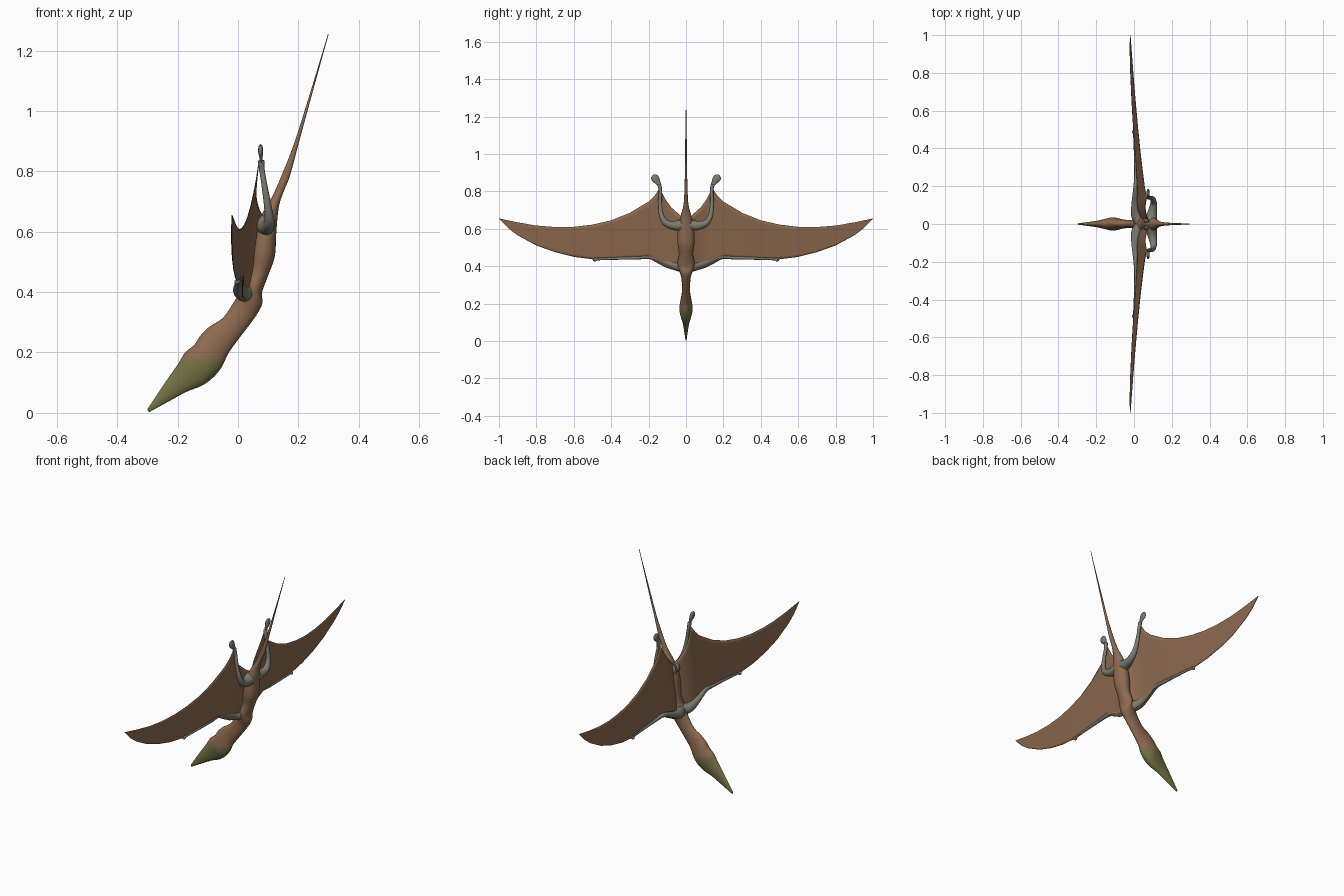
import bpy, bmesh, math
from mathutils import Vector

cube = bpy.data.objects.get("Cube")
if cube:
    bpy.data.objects.remove(cube)


def material(name, rgb):
    m = bpy.data.materials.new(name)
    m.use_nodes = True
    m.diffuse_color = (*rgb, 1)
    bsdf = m.node_tree.nodes["Principled BSDF"]
    bsdf.inputs["Base Color"].default_value = (*rgb, 1)
    bsdf.inputs["Roughness"].default_value = 0.8
    return m


BROWN = material("brown skin", (0.27, 0.145, 0.08))
GREEN = material("olive head", (0.185, 0.17, 0.06))
GREY = material("grey limbs", (0.2, 0.2, 0.165))


def spline(points, steps):
    """Catmull-Rom interpolation of equally sized tuples."""
    pts = [Vector(p) for p in points]
    pts = [2 * pts[0] - pts[1]] + pts + [2 * pts[-1] - pts[-2]]
    out = []
    for a, b, c, d in zip(pts, pts[1:], pts[2:], pts[3:]):
        for i in range(steps):
            t = i / steps
            out.append(0.5 * (2 * b + (c - a) * t + (2 * a - 5 * b + 4 * c - d) * t ** 2
                              + (3 * b - a - 3 * c + d) * t ** 3))
    return out + [pts[-2]]


def sample(profile, y):
    """Height of a smooth outline at span position y."""
    for (y0, z0), (y1, z1) in zip(profile, profile[1:]):
        if y <= y1 + 1e-6:
            return z0 + (z1 - z0) * (y - y0) / max(y1 - y0, 1e-6)
    return profile[-1][1]


def finish(name, bm, mats, mirror=False):
    bmesh.ops.recalc_face_normals(bm, faces=bm.faces)
    mesh = bpy.data.meshes.new(name)
    bm.to_mesh(mesh)
    bm.free()
    for m in mats:
        mesh.materials.append(m)
    for p in mesh.polygons:
        p.use_smooth = True
    ob = bpy.data.objects.new(name, mesh)
    bpy.context.collection.objects.link(ob)
    if mirror:
        mod = ob.modifiers.new("Mirror", "MIRROR")
        mod.use_axis = (False, True, False)
        mod.use_clip = False
        mod.use_mirror_merge = False
    return ob


def loft(sections, sides=16):
    """Skin a row of ellipses, each given as centre and two half axes."""
    bm = bmesh.new()
    rings = []
    for c, u, v in sections:
        angles = [math.tau * k / sides for k in range(sides)]
        rings.append([bm.verts.new(c + u * math.cos(a) + v * math.sin(a)) for a in angles])
    for r, s in zip(rings, rings[1:]):
        for k in range(sides):
            n = (k + 1) % sides
            bm.faces.new((r[k], r[n], s[n], s[k]))
    bm.faces.new(rings[0])
    bm.faces.new(rings[-1])
    return bm


def limb(name, path, flat=1.0):
    """Tapered tube through (x, y, z, radius) points, mirrored to the other side."""
    pts = spline(path, 6)
    sections = []
    for i, p in enumerate(pts):
        tangent = (pts[min(i + 1, len(pts) - 1)] - pts[max(i - 1, 0)]).to_3d().normalized()
        side = tangent.cross(Vector((1, 0, 0))).normalized()
        depth = side.cross(tangent)
        sections.append((p.to_3d(), side * p[3], depth * p[3] * flat))
    return finish(name, loft(sections, 12), [GREY], mirror=True)


# Body from beak to tail: back x, z, belly x, z, half width
body = [
    (-.300, .012, -.295, .002, .003), (-.245, .095, -.235, .035, .011),
    (-.200, .160, -.170, .070, .019), (-.175, .200, -.120, .090, .028),
    (-.145, .225, -.085, .115, .035), (-.125, .255, -.055, .150, .031),
    (-.095, .285, -.030, .200, .024), (-.050, .315, .010, .255, .022),
    (-.015, .365, .055, .315, .025), (.010, .410, .080, .360, .038),
    (.030, .440, .080, .400, .045), (.040, .480, .100, .455, .038),
    (.045, .540, .122, .520, .046), (.055, .600, .127, .600, .042),
    (.080, .660, .135, .680, .028), (.115, .720, .150, .730, .014),
    (.150, .800, .172, .785, .009), (.190, .905, .203, .900, .006),
    (.245, 1.08, .252, 1.08, .004), (.298, 1.255, .300, 1.253, .001)]
sections = []
for bx, bz, fx, fz, w in spline(body, 6):
    back, belly = Vector((bx, 0, bz)), Vector((fx, 0, fz))
    sections.append(((back + belly) / 2, (back - belly) / 2, Vector((0, w, 0))))
bm = loft(sections, 24)
for f in bm.faces:
    f.material_index = int(f.calc_center_median().z < 0.178)
finish("body", bm, [BROWN, GREEN])

# Wing membranes: one curved sheet across the whole span
trailing = [(0, .65), (.03, .67), (.08, .715), (.115, .765), (.14, .82), (.165, .78),
            (.2, .745), (.3, .685), (.4, .645), (.5, .622), (.6, .61), (.7, .609),
            (.8, .617), (.9, .634), (1, .655)]
leading = [(0, .372), (.05, .375), (.1, .39), (.15, .415), (.2, .443), (.5, .437),
           (.6, .45), (.7, .475), (.8, .511), (.9, .565), (.95, .603), (1, .653)]
bm = bmesh.new()
columns = []
N, ROWS = 100, 12
for i in range(-N, N + 1):
    y = abs(i) / N
    low, high = sample(leading, y), sample(trailing, y)
    column = []
    for j in range(ROWS + 1):
        z = low + (high - low) * j / ROWS
        root = 0.035 * max(0, 1 - y / 0.12) ** 2
        x = 0.03 + 0.13 * (z - 0.5) - 0.07 * y ** 1.5 + root
        column.append(bm.verts.new((x, i / N, z)))
    columns.append(column)
for a, b in zip(columns, columns[1:]):
    for j in range(ROWS):
        bm.faces.new((a[j], b[j], b[j + 1], a[j + 1]))
wings = finish("wing_membranes", bm, [BROWN])
thick = wings.modifiers.new("Thickness", "SOLIDIFY")
thick.thickness = 0.003
thick.offset = 0

# Arms along the leading edge, ending in small hands
limb("arms", [(.035, .005, .395, .032), (.010, .050, .402, .026), (.004, .110, .422, .017),
              (.008, .190, .449, .012), (.010, .260, .445, .009), (.006, .380, .441, .007),
              (.001, .470, .437, .006), (-.002, .488, .434, .010), (-.003, .498, .433, .003)])

# Legs bent out at the knee and trailing back
limb("legs", [(.088, .005, .622, .036), (.097, .060, .617, .025), (.104, .108, .632, .018),
              (.100, .132, .675, .013), (.089, .139, .745, .010), (.080, .137, .800, .009),
              (.076, .142, .835, .011)])

# Flat paddle feet
limb("feet", [(.076, .139, .825, .009), (.076, .150, .847, .014), (.075, .163, .866, .021),
              (.075, .172, .880, .017), (.075, .177, .888, .003)], flat=0.4)
